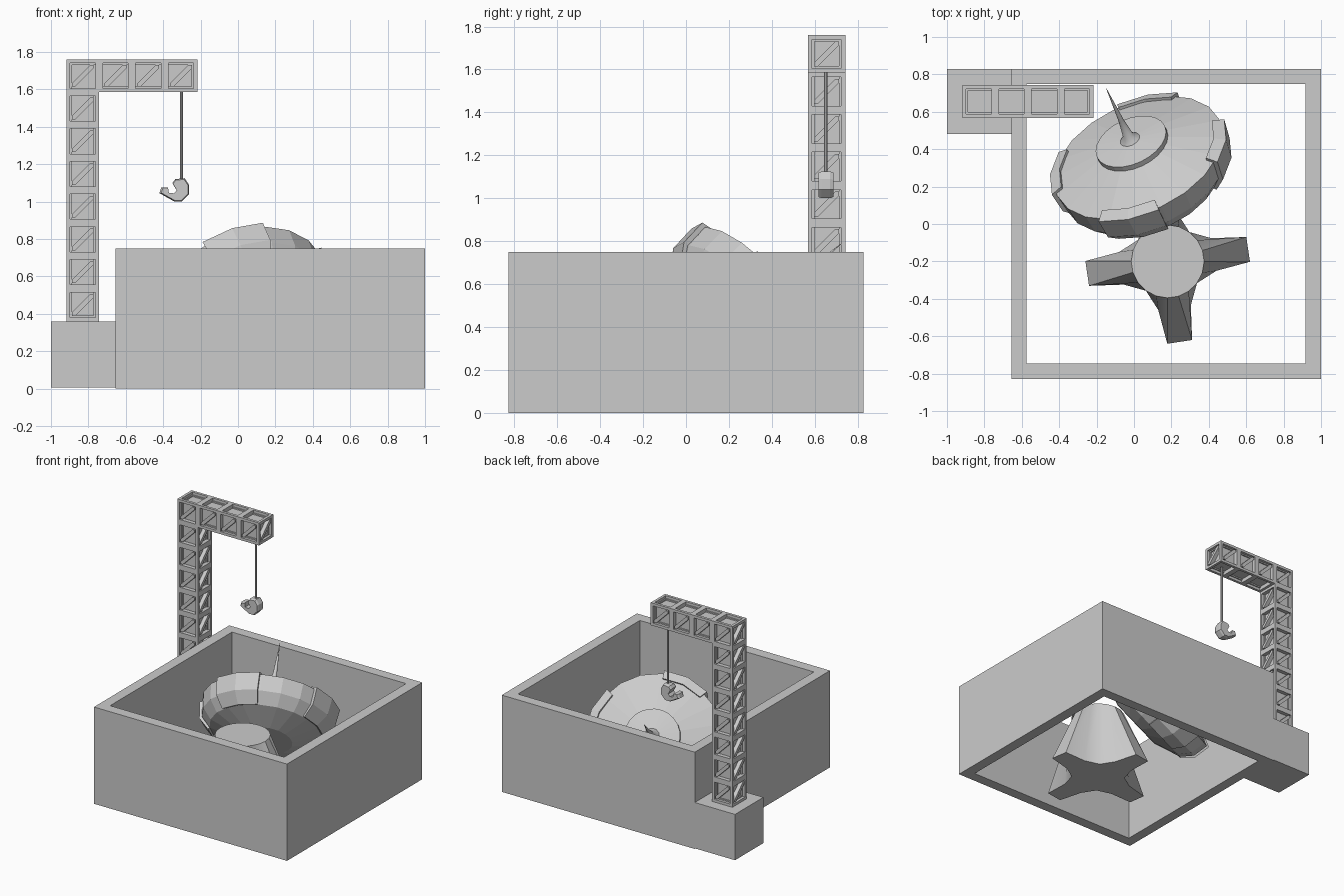
import bpy, bmesh, math
from mathutils import Vector, Matrix

if "Cube" in bpy.data.objects:
    bpy.data.objects.remove(bpy.data.objects["Cube"])


def finish(name, bm, smooth=None):
    bmesh.ops.recalc_face_normals(bm, faces=bm.faces)
    me = bpy.data.meshes.new(name)
    bm.to_mesh(me)
    bm.free()
    ob = bpy.data.objects.new(name, me)
    bpy.context.collection.objects.link(ob)
    if smooth:
        bpy.ops.object.select_all(action='DESELECT')
        ob.select_set(True)
        bpy.context.view_layer.objects.active = ob
        bpy.ops.object.shade_smooth_by_angle(angle=math.radians(smooth))
    return ob


def loft(bm, rings, close=False):
    """Bridge rings of equal point count; cap the ends or join them."""
    vs = [[bm.verts.new(p) for p in r] for r in rings]
    n = len(vs[0])
    pairs = list(zip(vs, vs[1:])) + ([(vs[-1], vs[0])] if close else [])
    for a, b in pairs:
        for i in range(n):
            bm.faces.new((a[i], a[(i + 1) % n], b[(i + 1) % n], b[i]))
    if not close:
        bm.faces.new(vs[0][::-1])
        bm.faces.new(vs[-1])


def rect(x0, x1, y0, y1, z):
    return [(x0, y0, z), (x1, y0, z), (x1, y1, z), (x0, y1, z)]


# Open enclosure: four walls, no floor or lid
bm = bmesh.new()
outer, inner = (-.655, 1, -.828, .828), (-.575, .917, -.745, .748)
loft(bm, [rect(*outer, 0), rect(*outer, .75), rect(*inner, .75), rect(*inner, 0)], close=True)
finish("enclosure_walls", bm)

# Crane footing
bm = bmesh.new()
loft(bm, [rect(-1, -.655, .48, .828, z) for z in (.005, .36)])
finish("crane_footing", bm)

# Crane lattice: L-shaped run of cubes with recessed, braced panels
S, BORDER, DEPTH, G = .175, .029, .03, .018
cells = [(0, k) for k in range(8)] + [(i, 7) for i in range(1, 4)]
bm = bmesh.new()
for i, k in cells:
    c = Vector((-.83 + i * S, .655, .36 + (k + .5) * S))
    for d in [(1, 0, 0), (-1, 0, 0), (0, 1, 0), (0, -1, 0), (0, 0, 1), (0, 0, -1)]:
        if (i + d[0], k + d[2]) in cells and d[1] == 0:
            continue
        n = Vector(d)
        u = Vector((0, 1, 0)) if d[2] else Vector((0, 0, 1))
        r = u.cross(n)
        bm.faces.new([bm.verts.new(c + (n + r * a + u * b) * S / 2)
                      for a, b in ((-1, -1), (1, -1), (1, 1), (-1, 1))])
bmesh.ops.remove_doubles(bm, verts=bm.verts, dist=1e-4)
bmesh.ops.recalc_face_normals(bm, faces=bm.faces)
panels = list(bm.faces)
bmesh.ops.inset_individual(bm, faces=panels, thickness=BORDER, depth=0)
spots = [(f.calc_center_median(), f.normal.copy()) for f in panels if abs(f.normal.z) < .5]
for f in bmesh.ops.extrude_discrete_faces(bm, faces=panels)['faces']:
    bmesh.ops.translate(bm, verts=f.verts, vec=-f.normal * DEPTH)
finish("crane_lattice", bm)

bm = bmesh.new()
h = S / 2 - BORDER
for c, n in spots:
    u = Vector((0, 0, 1))
    r = u.cross(n)
    shape = [(-h, -h), (-h + G, -h), (h, h - G), (h, h), (h - G, h), (-h, -h + G)]
    loft(bm, [[c + r * a + u * b - n * t for a, b in shape] for t in (DEPTH, 0)])
finish("lattice_braces", bm)

# Hanging cable
bm = bmesh.new()
loft(bm, [[(-.302 + .008 * math.cos(a * math.pi / 4), .652 + .008 * math.sin(a * math.pi / 4), z)
           for a in range(8)] for z in (1.1, 1.6)])
finish("cable", bm)

# Hook: flat curved profile with chamfered edges
prof = [(-.335, 1.12), (-.285, 1.125), (-.262, 1.09), (-.262, 1.04), (-.30, 1.0), (-.34, 1.0),
        (-.385, 1.025), (-.42, 1.045), (-.41, 1.075), (-.38, 1.075), (-.375, 1.045),
        (-.345, 1.042), (-.328, 1.06), (-.34, 1.08), (-.35, 1.1)]
bm = bmesh.new()
mid = Vector((-.318, 1.06))
rings = []
for y, s in ((.617, .9), (.632, 1), (.672, 1), (.687, .9)):
    pts = [mid + (Vector(p) - mid) * s for p in prof]
    rings.append([(p.x, y, p.y) for p in pts])
loft(bm, rings)
finish("hook", bm)

# Pedestal: round top lofted down to a four-footed base
quarter = [(.435, -.067), (.435, .067), (.25, .088), (.138, .138), (.088, .25)]
bm = bmesh.new()
base = Vector((.18, -.2, 0))
turn = math.radians(8.5)
foot, top = [], []
for q in range(4):
    rot = Matrix.Rotation(turn + q * math.pi / 2, 3, 'Z')
    for j, (x, y) in enumerate(quarter):
        a = math.radians(-9 + 18 * j)
        foot.append(base + rot @ Vector((x, y, 0)))
        top.append(base + rot @ Vector((.195 * math.cos(a), .195 * math.sin(a), .52)))
loft(bm, [foot, top])
finish("pedestal", bm, 35)

# Tilted saucer: frame from its axis
tilt = math.radians(53)
lean = Vector((-.42, .907, 0)).normalized()
n = lean * math.sin(tilt) + Vector((0, 0, math.cos(tilt)))
e1 = Vector((0, 0, 1)).cross(-lean) * -1
e1 = Vector((.907, .42, 0)).normalized()
e2 = n.cross(e1) * -1
centre = Vector((.03, .34, .47))


def disc_pt(r, deg, t):
    a = math.radians(deg)
    return centre + (e1 * math.cos(a) + e2 * math.sin(a)) * r + n * t


def lathe(name, prof, sides, smooth=None):
    bm = bmesh.new()
    loft(bm, [[disc_pt(r, 360 * i / sides, t) for i in range(sides)] for r, t in prof])
    return finish(name, bm, smooth)


lathe("saucer_body", [(.20, -.25), (.40, -.18), (.465, -.10), (.48, .02), (.2, .11)], 20)
lathe("saucer_hub", [(.2, .09), (.2, .14), (.06, .155)], 24)
lathe("saucer_spike", [(.06, .15), (.028, .185), (.014, .3), (.001, .53)], 12, 40)

# Four raised plates around the rim
plate = [(.38, -.17), (.415, -.185), (.487, -.105), (.503, .025), (.44, .05), (.43, .0)]
bm = bmesh.new()
for q in range(4):
    loft(bm, [[disc_pt(r, q * 90 + 22 + d, t) for r, t in plate] for d in (-20, 0, 20)])
finish("rim_plates", bm)
